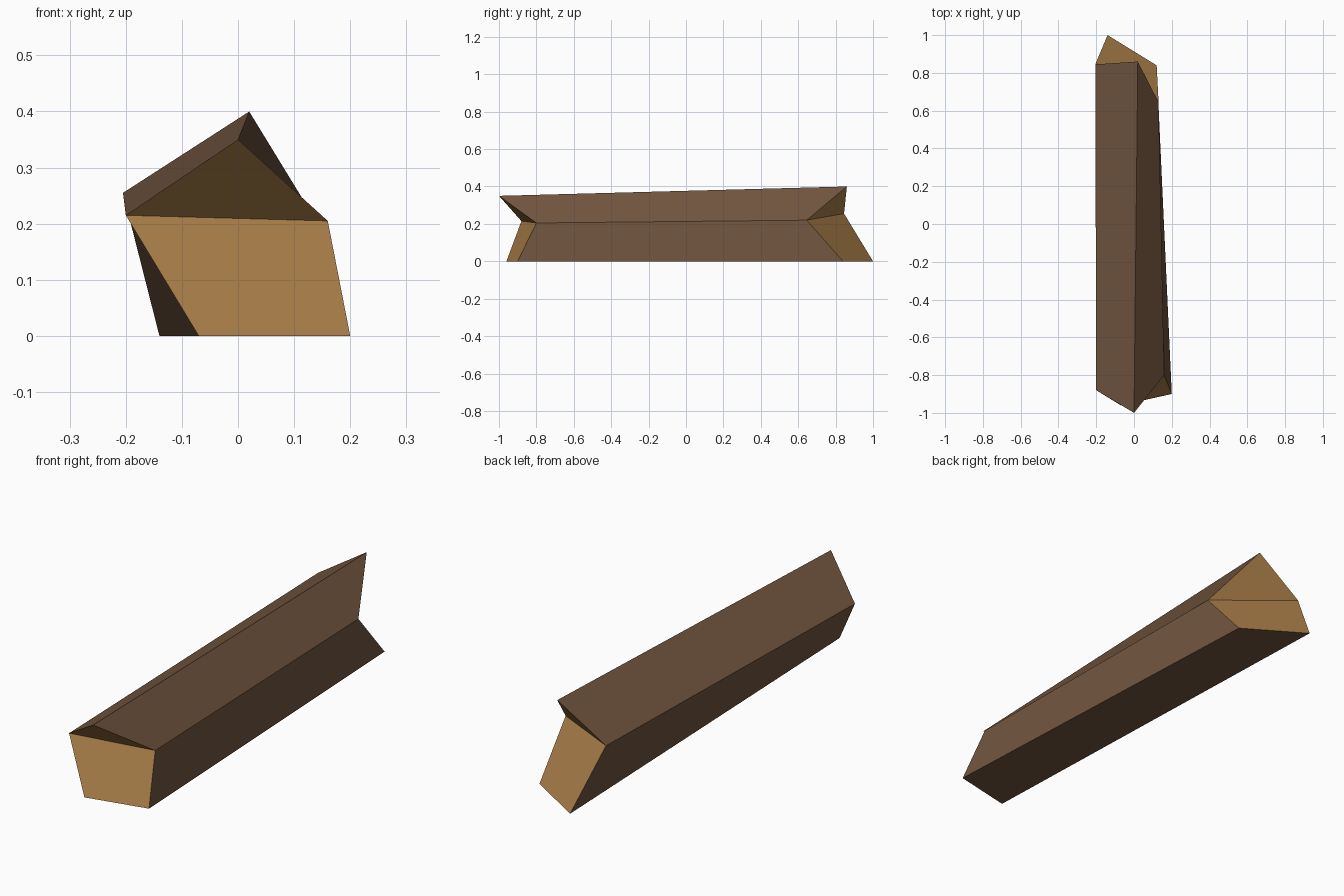
import bpy
import bmesh

cube = bpy.data.objects.get("Cube")
if cube:
    bpy.data.objects.remove(cube, do_unlink=True)


def make_material(name, color):
    mat = bpy.data.materials.new(name)
    mat.use_nodes = True
    mat.diffuse_color = (*color, 1)
    bsdf = next(n for n in mat.node_tree.nodes if n.type == 'BSDF_PRINCIPLED')
    bsdf.inputs["Base Color"].default_value = (*color, 1)
    return mat


BARK, WOOD = 0, 1
materials = [make_material("dark_bark", (0.165, 0.09, 0.048)),
             make_material("cut_wood", (0.39, 0.205, 0.064))]

# End profiles: ridge, right edge, bottom right, bottom left, left edge
front = [(0, -1, 0.35), (0.16, -0.8, 0.205), (0.2, -0.9, 0),
         (-0.07, -0.96, 0), (-0.2, -0.88, 0.215)]
back = [(0.02, 0.86, 0.4), (0.13, 0.645, 0.22), (0.12, 0.84, 0),
        (-0.14, 1, 0), (-0.205, 0.845, 0.255)]

bm = bmesh.new()
rings = [[bm.verts.new(p) for p in ring] for ring in (front, back)]


def add_face(verts, material):
    bm.faces.new(verts).material_index = material


# Bark sides bridging the two ends
f, b = rings
for i in range(len(f)):
    j = (i + 1) % len(f)
    add_face((f[i], f[j], b[j], b[i]), BARK)

# Notched ends: an overhanging triangle above a sloping quad
for ridge, right, low_right, low_left, left in rings:
    add_face((ridge, right, left), WOOD)
    add_face((right, low_right, low_left, left), WOOD)

bmesh.ops.recalc_face_normals(bm, faces=bm.faces)
mesh = bpy.data.meshes.new("split_log")
bm.to_mesh(mesh)
bm.free()
for mat in materials:
    mesh.materials.append(mat)
log = bpy.data.objects.new("split_log", mesh)
bpy.context.collection.objects.link(log)
